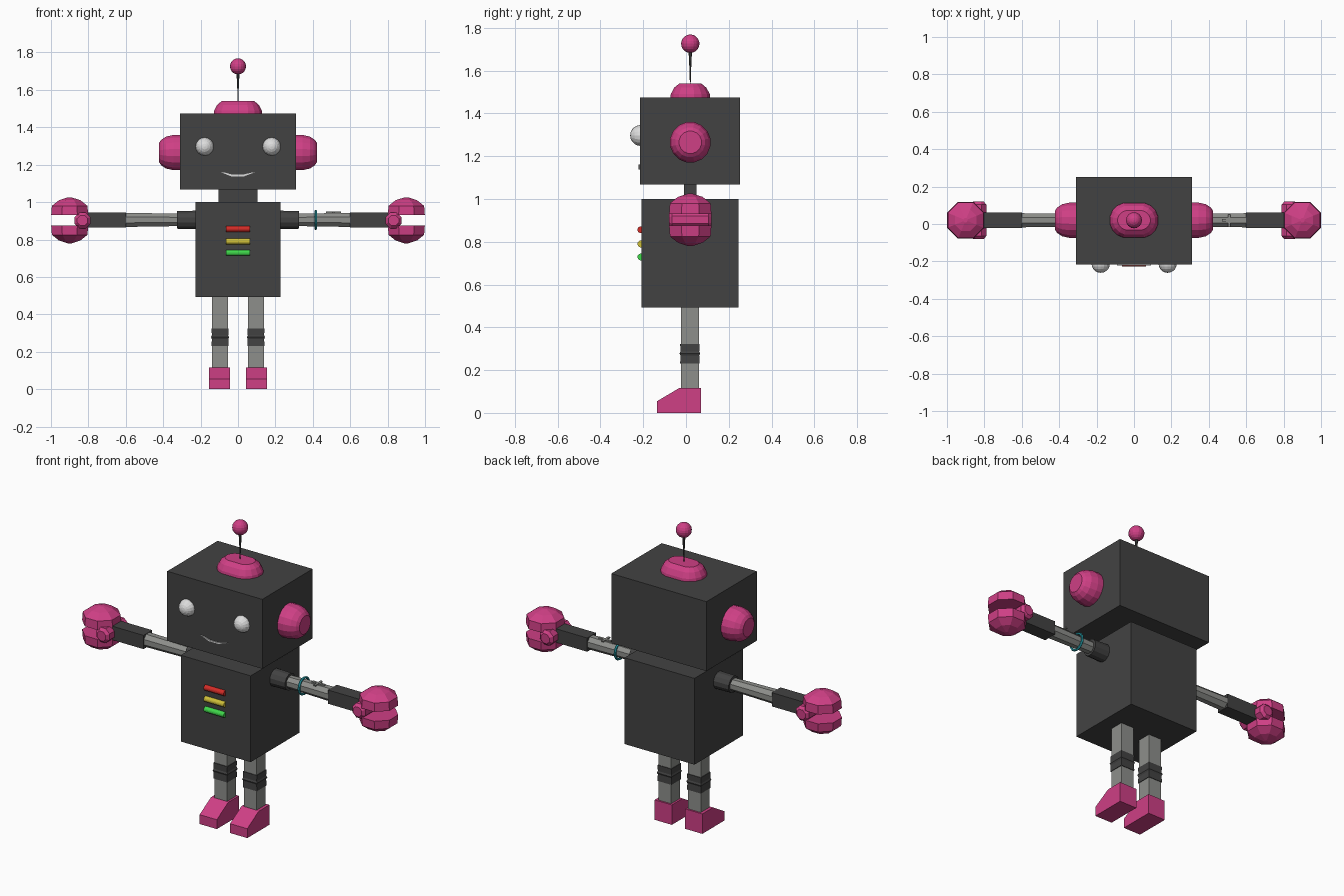
import bpy, bmesh, math
from mathutils import Matrix, Vector

if "Cube" in bpy.data.objects:
    bpy.data.objects.remove(bpy.data.objects["Cube"])

YC = 0.02      # centre line of the robot in y
ARM_Z = 0.905


def mat(name, rgb):
    m = bpy.data.materials.new(name)
    m.diffuse_color = (*rgb, 1)
    m.use_nodes = True
    m.node_tree.nodes["Principled BSDF"].inputs["Base Color"].default_value = m.diffuse_color
    return m


DARK = mat("charcoal", (0.055, 0.055, 0.055))
GREY = mat("grey", (0.27, 0.275, 0.26))
PINK = mat("pink", (0.62, 0.05, 0.235))
WHITE = mat("white", (0.72, 0.72, 0.72))
RED = mat("red", (0.65, 0.025, 0.02))
YELLOW = mat("yellow", (0.62, 0.52, 0.04))
GREEN = mat("green", (0.05, 0.68, 0.07))
TEAL = mat("teal", (0.02, 0.36, 0.42))


def finish(name, bm, material):
    bmesh.ops.recalc_face_normals(bm, faces=bm.faces)
    me = bpy.data.meshes.new(name)
    bm.to_mesh(me)
    bm.free()
    me.materials.append(material)
    ob = bpy.data.objects.new(name, me)
    bpy.context.collection.objects.link(ob)
    return ob


def box(name, lo, hi, material):
    bm = bmesh.new()
    lo, hi = Vector(lo), Vector(hi)
    bmesh.ops.create_cube(bm, size=1, matrix=Matrix.Translation((lo + hi) / 2)
                          @ Matrix.Diagonal((*(hi - lo), 1)))
    return finish(name, bm, material)


def ball(name, centre, r, material, axis='Z', seg=16, rings=10):
    bm = bmesh.new()
    turn = Matrix.Rotation(math.pi / 2, 4, axis if axis != 'Z' else 'Z')
    bmesh.ops.create_uvsphere(bm, u_segments=seg, v_segments=rings, radius=r,
                              matrix=Matrix.Translation(centre) @ turn)
    return finish(name, bm, material)


def loft(name, origin, axis, rings, sides, material, stretch=0.0):
    """Stack rings of (distance along axis, radius); stretch pulls them into an oval in x."""
    bm = bmesh.new()
    frame = {'X': Matrix.Rotation(math.pi / 2, 4, 'Y'),
             '-X': Matrix.Rotation(-math.pi / 2, 4, 'Y'),
             'Y': Matrix.Rotation(-math.pi / 2, 4, 'X'),
             'Z': Matrix.Identity(4)}[axis]
    frame = Matrix.Translation(origin) @ frame
    loops = []
    for d, r in rings:
        loop = []
        for i in range(sides):
            a = 2 * math.pi * (i + 0.5) / sides
            x = r * math.cos(a)
            x += math.copysign(stretch, x)
            loop.append(bm.verts.new(frame @ Vector((x, r * math.sin(a), d))))
        loops.append(loop)
    for a, b in zip(loops, loops[1:]):
        for i in range(sides):
            j = (i + 1) % sides
            bm.faces.new((a[i], a[j], b[j], b[i]))
    bm.faces.new(loops[0])
    bm.faces.new(loops[-1])
    return finish(name, bm, material)


def extrude(name, pts, offset, depth, material):
    """Extrude a closed outline of 3D points along a vector."""
    bm = bmesh.new()
    f = bm.faces.new([bm.verts.new(p) for p in pts])
    r = bmesh.ops.extrude_face_region(bm, geom=[f])
    vs = [v for v in r['geom'] if isinstance(v, bmesh.types.BMVert)]
    bmesh.ops.translate(bm, verts=vs, vec=Vector(offset) * depth)
    return finish(name, bm, material)


# Trunk
box("body", (-0.227, -0.207, 0.493), (0.227, 0.246, 1.0), DARK)
box("neck", (-0.105, -0.01, 0.99), (0.105, 0.05, 1.08), DARK)
box("head", (-0.309, -0.216, 1.067), (0.309, 0.252, 1.475), DARK)

# Dome and antenna
loft("head_dome", (0, YC, 0), 'Z',
     [(1.47, 0.096), (1.49, 0.093), (1.52, 0.077), (1.54, 0.052)], 16, PINK, 0.036)
loft("antenna_stem", (0, YC, 0), 'Z', [(1.535, 0.002), (1.6, 0.004), (1.695, 0.009)], 8, DARK)
ball("antenna_ball", (0, YC, 1.726), 0.043, PINK)

# Face
for side, x in (("right", -0.178), ("left", 0.18)):
    ball(side + "_eye", (x, -0.212, 1.297), 0.049, WHITE, 'X')
smile = [(-0.092, 1.16), (-0.035, 1.137), (0.03, 1.137), (0.092, 1.16),
         (0.075, 1.158), (0.025, 1.147), (-0.03, 1.147), (-0.07, 1.158)]
extrude("smile", [(x, -0.222, z) for x, z in smile], (0, 1, 0), 0.008, WHITE)

# Chest lights
for name, z, m in (("red_light", 0.856, RED), ("yellow_light", 0.79, YELLOW),
                   ("green_light", 0.729, GREEN)):
    loft(name, (0, -0.211, z), 'X', [(-0.065, 0.016), (0.065, 0.016)], 16, m)

for side, s in (("right", -1), ("left", 1)):
    ax = 'X' if s > 0 else '-X'
    # Ear
    loft(side + "_ear", (0, YC, 1.265), ax,
         [(0.3, 0.096), (0.345, 0.096), (0.385, 0.087), (0.41, 0.07), (0.422, 0.053)], 16, PINK)
    # Arm
    arm = (0, YC, ARM_Z)
    loft(side + "_shoulder", arm, ax, [(0.22, 0.051), (0.325, 0.049)], 12, DARK)
    loft(side + "_upper_arm", arm, ax, [(0.32, 0.036), (0.61, 0.041)], 8, GREY)
    loft(side + "_forearm", arm, ax, [(0.60, 0.057), (0.81, 0.057)], 4, DARK)
    # Claw hand: hinge pin and two shells
    loft(side + "_hinge", (s * 0.832, YC, 0.902), 'Y', [(-0.1, 0.03), (-0.085, 0.046),
         (0.085, 0.046), (0.1, 0.03)], 8, PINK)
    for part, z0, d in (("upper", 0.93, 1), ("lower", 0.875, -1)):
        loft(f"{side}_{part}_claw", (s * 0.9, YC, z0), 'Z',
             [(0, 0.107), (d * 0.05, 0.103), (d * 0.08, 0.062), (d * 0.095, 0.012)], 8, PINK)
    # Leg
    leg = (s * 0.096, YC - 0.002, 0)
    loft(side + "_leg", leg, 'Z', [(0.1, 0.059), (0.5, 0.059)], 4, GREY)
    loft(side + "_knee", leg, 'Z', [(0.23, 0.064), (0.268, 0.062), (0.278, 0.068),
         (0.288, 0.062), (0.323, 0.064)], 4, DARK)
    # Foot
    foot = [(-0.135, 0), (0.07, 0), (0.07, 0.117), (-0.03, 0.117), (-0.135, 0.055)]
    extrude(side + "_foot", [(s * 0.099 - 0.056, y, z) for y, z in foot], (1, 0, 0), 0.112, PINK)

# Bracelet on the left arm
bm = bmesh.new()
SEG, TUBE = 16, 6
grid = []
for i in range(SEG):
    a = 2 * math.pi * i / SEG
    row = []
    for j in range(TUBE):
        t = 2 * math.pi * j / TUBE
        r = 0.047 + 0.007 * math.cos(t)
        row.append(bm.verts.new((0.415 + 0.007 * math.sin(t), YC + r * math.cos(a),
                                 ARM_Z + r * math.sin(a))))
    grid.append(row)
for i in range(SEG):
    for j in range(TUBE):
        a, b, k = grid[i], grid[(i + 1) % SEG], (j + 1) % TUBE
        bm.faces.new((a[j], b[j], b[k], a[k]))
finish("bracelet", bm, TEAL)

# Small cross charm on top of the left arm
box("charm_bar", (0.47, YC - 0.007, 0.942), (0.55, YC + 0.007, 0.949), GREY)
box("charm_crossbar", (0.502, YC - 0.035, 0.942), (0.516, YC + 0.03, 0.949), GREY)
